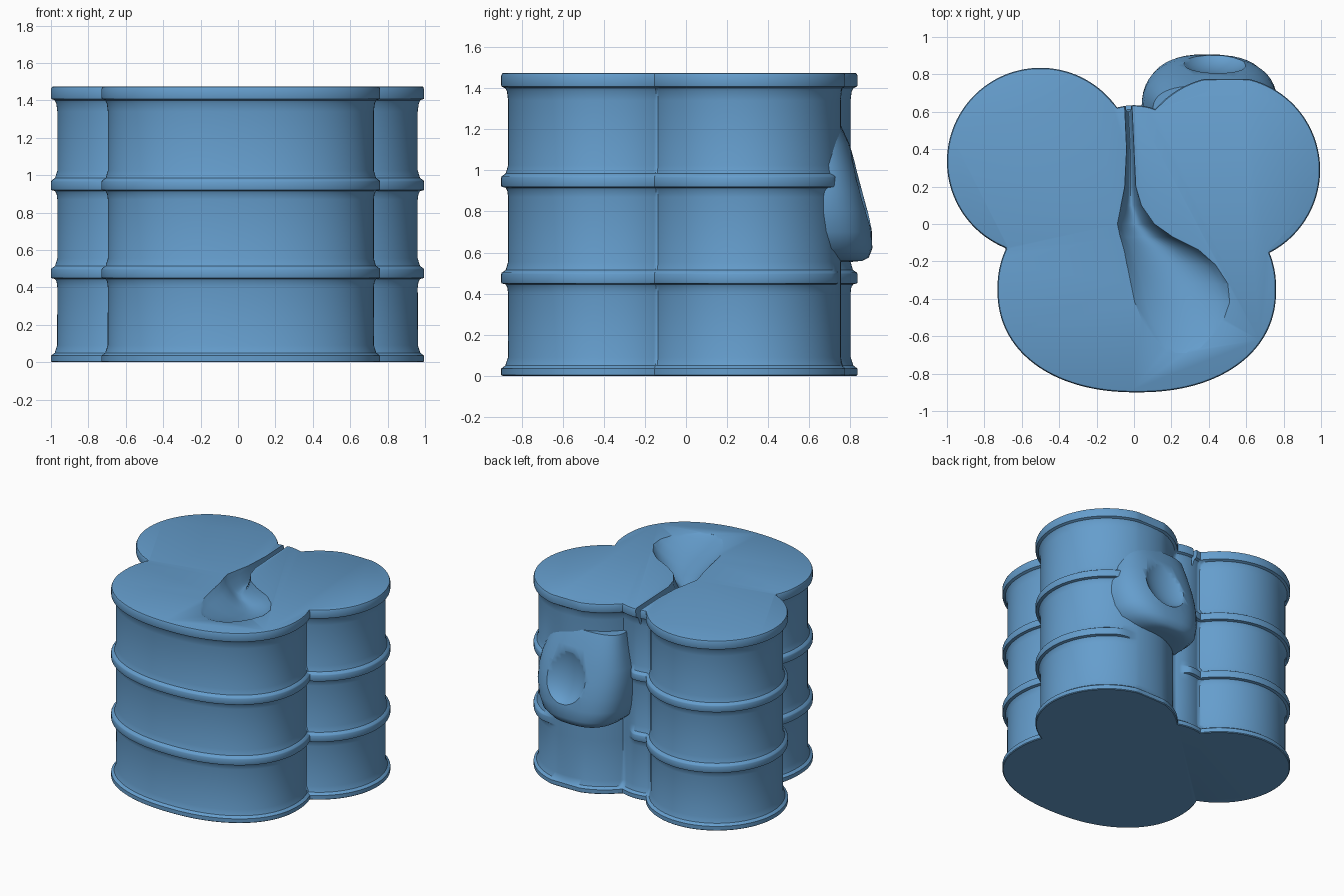
import bpy, bmesh, math

if "Cube" in bpy.data.objects:
    bpy.data.objects.remove(bpy.data.objects["Cube"])

blue = bpy.data.materials.new("drum blue")
blue.diffuse_color = (0.13, 0.34, 0.61, 1)
blue.use_nodes = True
blue.node_tree.nodes["Principled BSDF"].inputs["Base Color"].default_value = blue.diffuse_color


def make(name, bm):
    bmesh.ops.recalc_face_normals(bm, faces=bm.faces[:])
    me = bpy.data.meshes.new(name)
    bm.to_mesh(me)
    bm.free()
    ob = bpy.data.objects.new(name, me)
    bpy.context.collection.objects.link(ob)
    me.materials.append(blue)
    return ob


def loft(name, rows):
    """Skin closed rings of equal length and cap both ends."""
    bm = bmesh.new()
    rings = [[bm.verts.new(p) for p in row] for row in rows]
    n = len(rings[0])
    for a, b in zip(rings, rings[1:]):
        for i in range(n):
            j = (i + 1) % n
            bm.faces.new((a[i], a[j], b[j], b[i]))
    bm.faces.new(rings[0])
    bm.faces.new(rings[-1])
    return make(name, bm)


def cut(ob, cutter):
    mod = ob.modifiers.new("cut", 'BOOLEAN')
    mod.operation = 'DIFFERENCE'
    mod.solver = 'EXACT'
    mod.object = cutter
    bpy.context.view_layer.objects.active = ob
    bpy.ops.object.modifier_apply(modifier=mod.name)
    bpy.data.objects.remove(cutter)


def smooth(ob, deg):
    bpy.ops.object.select_all(action='DESELECT')
    ob.select_set(True)
    bpy.context.view_layer.objects.active = ob
    bpy.ops.object.shade_smooth_by_angle(angle=math.radians(deg))


def step(x, a, b):
    t = min(1, max(0, (x - a) / (b - a)))
    return t * t * (3 - 2 * t)


# Outline: union of three fused drums, seen from above, shrunk by d
def inside(x, y, d):
    if math.hypot(x + 0.5, y - 0.335) < 0.5 - d:
        return True
    if math.hypot(x - 0.495, y - 0.29) < 0.5 - d and y < 0.775 - d * 0.5:
        return True
    if math.hypot(x, y - 0.3) < 0.335 - d:      # web between the rear drums
        return True
    return (abs((x - 0.015) / (0.745 - d)) ** 2.2
            + abs((y + 0.35) / (0.55 - d)) ** 2.2) < 1


def reach(c, s, d):
    r = 1.3
    while not inside(r * c, r * s, d):
        r -= 0.008
    lo, hi = r, r + 0.008
    for _ in range(14):
        m = (lo + hi) / 2
        if inside(m * c, m * s, d):
            lo = m
        else:
            hi = m
    return lo


N = 480
rays = []
for i in range(N):
    a = 2 * math.pi * i / N
    c, s = math.cos(a), math.sin(a)
    r0, r1 = reach(c, s, 0), reach(c, s, 0.04)
    x, y = r0 * c, r0 * s
    # bands fade out on the flattened back of the right drum
    fade = step(x, 0.0, 0.08) * (1 - step(x, 0.62, 0.76)) if y > 0.5 else 0
    rays.append((c, s, r0, r1, fade))

# Vertical profile: height and inset
profile = [(0, 0.006), (0.005, 0), (0.035, 0), (0.05, 0.02), (0.09, 0.033)]
for z in (0.475, 0.945):
    profile += [(z - 0.075, 0.034), (z - 0.045, 0.03), (z - 0.03, 0.022), (z - 0.025, 0.002),
                (z - 0.02, 0), (z + 0.02, 0), (z + 0.027, 0.003), (z + 0.04, 0.022),
                (z + 0.08, 0.034)]
profile += [(1.34, 0.034), (1.385, 0.028), (1.4, 0.02), (1.408, 0.002), (1.415, 0),
            (1.46, 0), (1.472, 0.005), (1.475, 0.012)]
rows = []
for z, d in profile:
    row = []
    for c, s, r0, r1, fade in rays:
        e = d + (0.033 - d) * fade if 0.2 < z < 1.3 else d
        r = r0 + (r1 - r0) * e / 0.04
        row.append((r * c, r * s, z))
    rows.append(row)
drums = loft("fused_drums", rows)

# Teardrop hollow in the lid: y, left edge, right edge, depth
stations = [(0.75, -0.055, -0.015, 0.13), (0.62, -0.05, -0.01, 0.13), (0.4, -0.04, 0.0, 0.13),
            (0.2, -0.05, 0.01, 0.13), (0.1, -0.07, 0.04, 0.13), (0.0, -0.09, 0.11, 0.13),
            (-0.07, -0.075, 0.21, 0.13), (-0.14, -0.055, 0.35, 0.125), (-0.22, -0.04, 0.44, 0.12),
            (-0.32, -0.02, 0.505, 0.1), (-0.42, 0.0, 0.515, 0.08), (-0.52, 0.04, 0.48, 0.055),
            (-0.6, 0.09, 0.43, 0.033), (-0.66, 0.14, 0.37, 0.015), (-0.69, 0.2, 0.3, 0.004)]
rows = []
for y, xl, xr, depth in stations:
    row = [(xl, y, 1.6)]
    for k in range(17):
        t = k / 16
        row.append((xl + (xr - xl) * t, y, 1.478 - depth * math.sin(math.pi * t) ** 0.75))
    row.append((xr, y, 1.6))
    rows.append(row)
cut(drums, loft("hollow_cutter", rows))
smooth(drums, 35)

# Scooped spout on the back: z, left, right, outer y
levels = [(0.555, 0.24, 0.52, 0.81), (0.56, 0.17, 0.58, 0.86), (0.575, 0.12, 0.63, 0.89),
          (0.62, 0.07, 0.71, 0.907), (0.70, 0.05, 0.75, 0.905), (0.8, 0.04, 0.77, 0.89),
          (0.9, 0.04, 0.77, 0.865), (1.0, 0.05, 0.75, 0.835), (1.13, 0.08, 0.7, 0.795),
          (1.25, 0.1, 0.66, 0.74)]
rows = []
for z, x0, x1, y1 in levels:
    row = []
    for k in range(48):
        a = 2 * math.pi * k / 48
        c, s = math.cos(a), math.sin(a)
        px = math.copysign(abs(c) ** 0.75, c)
        py = math.copysign(abs(s) ** 0.75, s)
        row.append(((x0 + x1) / 2 + (x1 - x0) / 2 * px, 0.6 + (y1 - 0.6) * py, z))
    rows.append(row)
spout = loft("back_spout", rows)
bm = bmesh.new()
bmesh.ops.create_uvsphere(bm, u_segments=40, v_segments=24, radius=1)
for v in bm.verts:
    v.co = (0.44 + 0.22 * v.co.x, 0.93 + 0.135 * v.co.y, 0.98 + 0.27 * v.co.z)
cut(spout, make("scoop_cutter", bm))
smooth(spout, 50)
